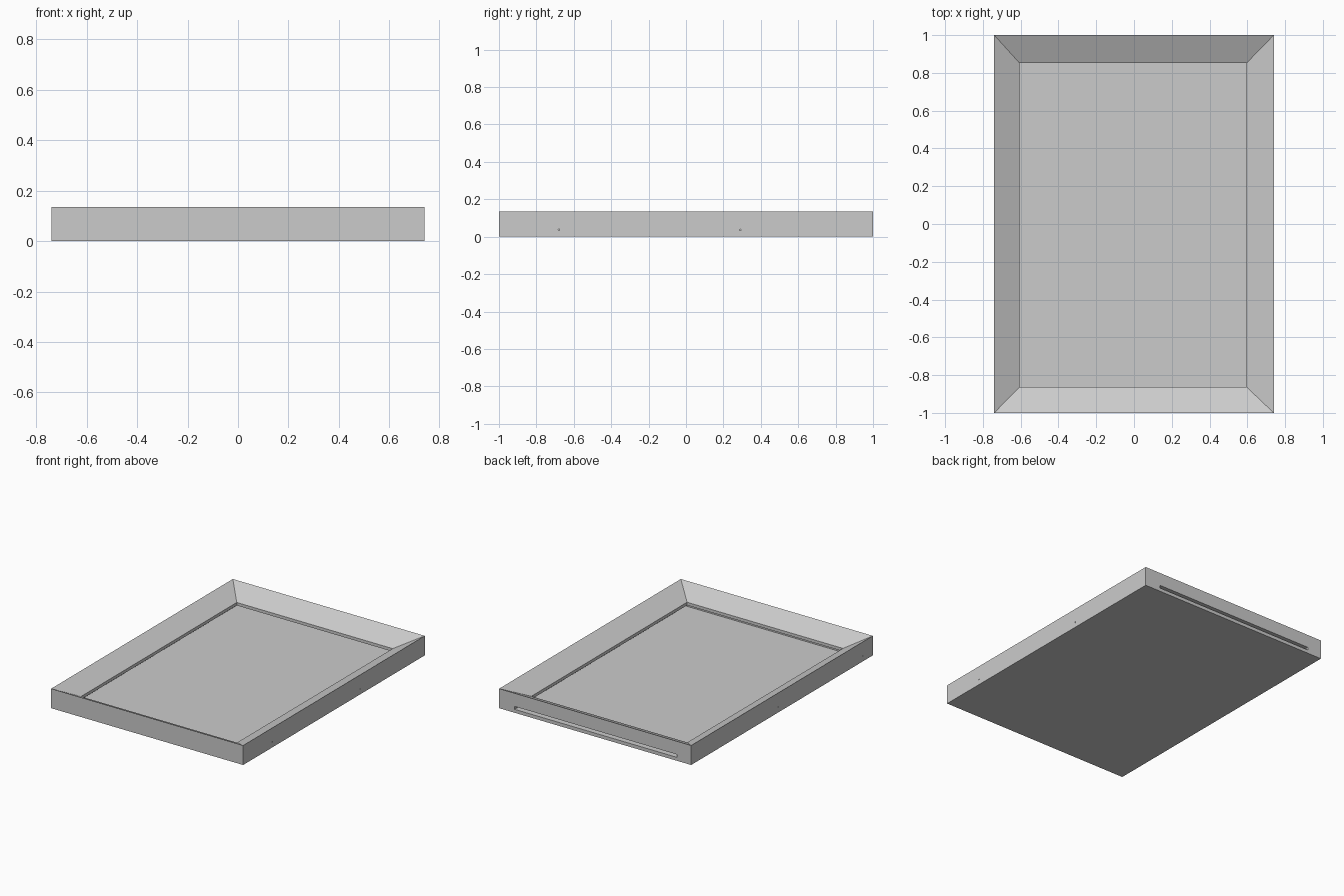
import bpy, bmesh, math
from mathutils import Matrix

cube = bpy.data.objects.get("Cube")
if cube:
    bpy.data.objects.remove(cube, do_unlink=True)

grey = bpy.data.materials.new("light_grey")
grey.use_nodes = True
grey.diffuse_color = (0.6, 0.6, 0.6, 1)
grey.node_tree.nodes["Principled BSDF"].inputs["Base Color"].default_value = (0.6, 0.6, 0.6, 1)

OUTER = (-0.74, 0.74, -1.0, 1.0)
OPENING = (-0.606, 0.596, -0.863, 0.852)
SLOT = (-0.63, 0.62, -0.885, 1.1)      # runs out through the back wall
HEIGHT, LIP_Z = 0.136, 0.065
SLOT_Z = (0.024, 0.044)


def stacked_rings(name, rings):
    """Closed solid from rectangular rings (rect, z), capped at both ends."""
    bm = bmesh.new()
    loops = []
    for (x0, x1, y0, y1), z in rings:
        corners = ((x0, y0), (x1, y0), (x1, y1), (x0, y1))
        loops.append([bm.verts.new((x, y, z)) for x, y in corners])
    for a, b in zip(loops, loops[1:]):
        for i in range(4):
            j = (i + 1) % 4
            bm.faces.new((a[i], a[j], b[j], b[i]))
    bm.faces.new(loops[0][::-1])
    bm.faces.new(loops[-1])
    bmesh.ops.recalc_face_normals(bm, faces=bm.faces)
    return to_object(name, bm)


def to_object(name, bm):
    mesh = bpy.data.meshes.new(name)
    bm.to_mesh(mesh)
    bm.free()
    mesh.materials.append(grey)
    obj = bpy.data.objects.new(name, mesh)
    bpy.context.collection.objects.link(obj)
    return obj


def cut(body, cutter):
    """Subtract the cutter, then discard it."""
    cutter.hide_render = True
    mod = body.modifiers.new("cut", 'BOOLEAN')
    mod.operation = 'DIFFERENCE'
    mod.solver = 'EXACT'
    mod.object = cutter
    bpy.context.view_layer.objects.active = body
    bpy.ops.object.modifier_apply(modifier=mod.name)
    bpy.data.objects.remove(cutter, do_unlink=True)


# Frame: solid base, walls, sloped bevel and short vertical lip
frame = stacked_rings("frame", [
    (OUTER, 0), (OUTER, HEIGHT), (OPENING, LIP_Z), (OPENING, sum(SLOT_Z) / 2)])

# Panel slot under the lip, open at the back
cut(frame, stacked_rings("slot_cutter", [(SLOT, z) for z in SLOT_Z]))

# Tiny pin holes in the side walls
for side, y in ((1, 0.29), (1, -0.68), (-1, 0.04), (-1, -0.89)):
    bm = bmesh.new()
    place = Matrix.Translation((side * 0.74, y, 0.037)) @ Matrix.Rotation(math.pi / 2, 4, 'Y')
    bmesh.ops.create_cone(bm, cap_ends=True, segments=8, radius1=0.004,
                          radius2=0.004, depth=0.06, matrix=place)
    cut(frame, to_object("pin_hole_cutter", bm))
